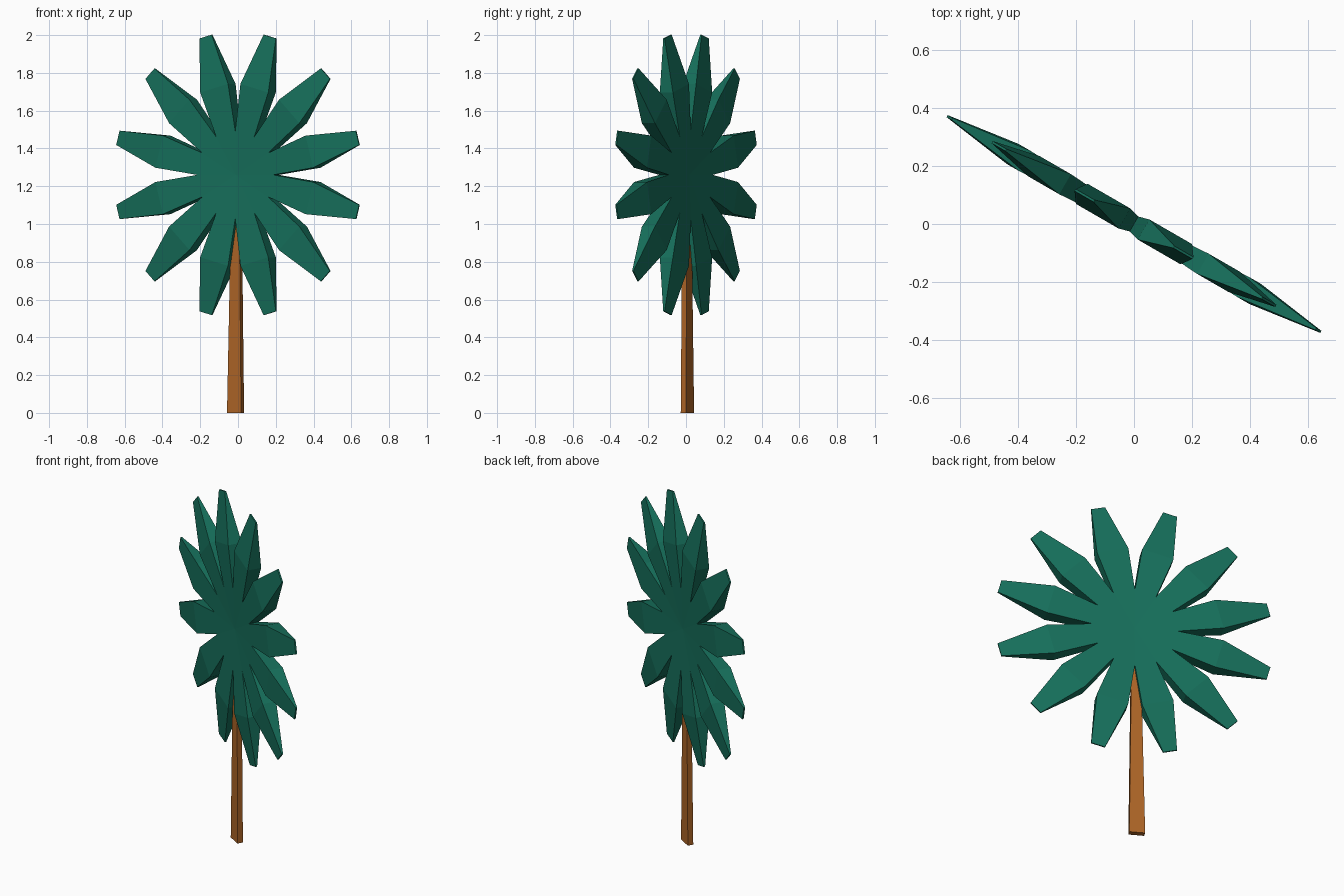
import bpy, bmesh
from math import radians, pi
from mathutils import Matrix, Vector

if "Cube" in bpy.data.objects:
    bpy.data.objects.remove(bpy.data.objects["Cube"])

TURN = Matrix.Rotation(radians(-30), 4, 'Z')   # whole tree is turned about z
CENTRE = Matrix.Translation((0, 0, 1.26))      # hub of the crown


def material(name, colour):
    mat = bpy.data.materials.new(name)
    mat.diffuse_color = (*colour, 1)
    mat.use_nodes = True
    mat.node_tree.nodes["Principled BSDF"].inputs["Base Color"].default_value = mat.diffuse_color
    return mat


def loft(bm, sections, matrix):
    """Box lofted along z; each section is (z, half width, half depth, x offset)."""
    rings = []
    for z, w, d, x in sections:
        corners = ((-w, -d), (w, -d), (w, d), (-w, d))
        rings.append([bm.verts.new(matrix @ Vector((x + a, b, z))) for a, b in corners])
    for low, high in zip(rings, rings[1:]):
        for i in range(4):
            j = (i + 1) % 4
            bm.faces.new((low[i], low[j], high[j], high[i]))
    bm.faces.new(rings[0][::-1])
    bm.faces.new(rings[-1])


def finish(bm, name, mat):
    bmesh.ops.recalc_face_normals(bm, faces=bm.faces)
    mesh = bpy.data.meshes.new(name)
    bm.to_mesh(mesh)
    bm.free()
    mesh.materials.append(mat)
    bpy.context.collection.objects.link(bpy.data.objects.new(name, mesh))


green = material("leaf_green", (0.008, 0.16, 0.105))
brown = material("bark_brown", (0.42, 0.13, 0.02))

# Trunk: thin tapered plank
bm = bmesh.new()
loft(bm, [(0, 0.043, 0.016, -0.015), (1.2, 0.023, 0.013, -0.009)], TURN)
finish(bm, "trunk", brown)

# Crown: twelve leaves fanned out in one upright plane
bm = bmesh.new()
leaf = [(0, 0.035, 0.02, 0), (0.475, 0.088, 0.04, 0), (0.758, 0.039, 0.004, 0)]
for i in range(12):
    spin = Matrix.Rotation(pi / 12 + i * pi / 6, 4, 'Y')
    loft(bm, leaf, TURN @ CENTRE @ spin)
finish(bm, "leaf_crown", green)
